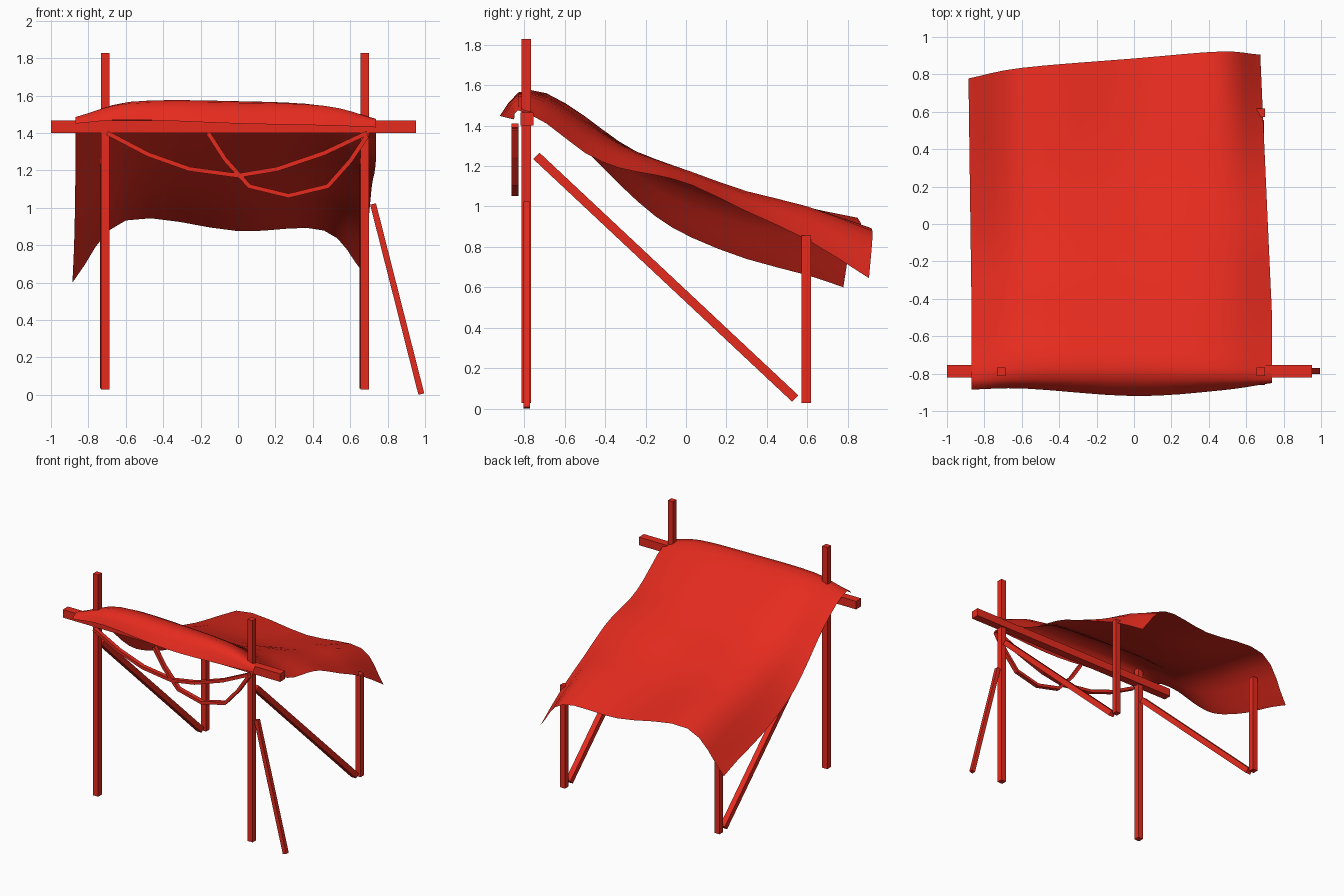
import bpy, bmesh
from mathutils import Vector

if "Cube" in bpy.data.objects:
    bpy.data.objects.remove(bpy.data.objects["Cube"])

red = bpy.data.materials.new("red")
red.diffuse_color = (0.79, 0.024, 0.013, 1)
red.use_nodes = True
red.node_tree.nodes["Principled BSDF"].inputs["Base Color"].default_value = red.diffuse_color


def finish(name, bm, smooth=False):
    me = bpy.data.meshes.new(name)
    bm.to_mesh(me)
    bm.free()
    me.materials.append(red)
    for p in me.polygons:
        p.use_smooth = smooth
    ob = bpy.data.objects.new(name, me)
    bpy.context.collection.objects.link(ob)
    return ob


def sweep(name, pts, w, h):
    """Rectangular section w x h carried along a path of points."""
    bm = bmesh.new()
    pts = [Vector(p) for p in pts]
    rings = []
    for i, p in enumerate(pts):
        d = (pts[min(i + 1, len(pts) - 1)] - pts[max(i - 1, 0)]).normalized()
        side = Vector((1, 0, 0)) if abs(d.x) < 0.01 else Vector((0, 1, 0))
        up = d.cross(side).normalized()
        rings.append([bm.verts.new(p + side * a * w / 2 + up * b * h / 2)
                      for a, b in ((-1, -1), (1, -1), (1, 1), (-1, 1))])
    for r, s in zip(rings, rings[1:]):
        for k in range(4):
            bm.faces.new((r[k], r[(k + 1) % 4], s[(k + 1) % 4], s[k]))
    bm.faces.new(rings[0][::-1])
    bm.faces.new(rings[-1])
    bmesh.ops.recalc_face_normals(bm, faces=bm.faces)
    return finish(name, bm)


# Frame: tall front posts, short back posts and diagonal braces
for side, x in (("left", -0.71), ("right", 0.677)):
    sweep(side + "_front_post", [(x, -0.79, 0.027), (x, -0.79, 1.827)], 0.046, 0.046)
    sweep(side + "_back_post", [(x, 0.595, 0.027), (x, 0.595, 0.857)], 0.046, 0.046)
    sweep(side + "_brace", [(x - 0.005, -0.74, 1.25), (x - 0.005, 0.54, 0.05)], 0.044, 0.044)

# Cross beam and leaning pole
sweep("cross_beam", [(-1, -0.787, 1.433), (0.952, -0.787, 1.433)], 0.065, 0.065)
sweep("leaning_pole", [(0.722, -0.787, 1.02), (0.98, -0.787, 0.004)], 0.032, 0.032)

# Sagging ropes under the beam
long_rope = [(-0.70, 1.40), (-0.48, 1.285), (-0.26, 1.207), (0, 1.172),
             (0.21, 1.207), (0.46, 1.292), (0.69, 1.40)]
short_rope = [(-0.16, 1.40), (-0.07, 1.26), (0.06, 1.115), (0.27, 1.064),
              (0.48, 1.115), (0.60, 1.25), (0.69, 1.385)]
for name, path in (("long_rope", long_rope), ("short_rope", short_rope)):
    sweep(name, [(x, -0.845, z) for x, z in path], 0.034, 0.024)


# Cloth: five lengthwise lines, smoothly interpolated both ways
def smooth_line(pts, n):
    pts = [Vector(p) for p in pts]
    ext = [2 * pts[0] - pts[1]] + pts + [2 * pts[-1] - pts[-2]]
    out = []
    for i in range(1, len(ext) - 2):
        a, b, c, d = ext[i - 1:i + 3]
        for k in range(n):
            t = k / n
            out.append(0.5 * (2 * b + (c - a) * t + (2 * a - 5 * b + 4 * c - d) * t * t
                              + (3 * b - a - 3 * c + d) * t ** 3))
    return out + [pts[-1]]


stations = [-0.83, -0.69, -0.5, -0.33, -0.15, 0.03, 0.3, 0.6]
# front x, back x, front y, back y, heights from front to back
lines = [
    (-0.868, -0.885, -0.885, 0.778, (1.45, 1.485, 1.43, 1.28, 1.11, 0.95, 0.845, 0.74, 0.66, 0.60)),
    (-0.58, -0.60, -0.88, 0.835, (1.47, 1.557, 1.55, 1.435, 1.30, 1.195, 1.12, 1.04, 0.98, 0.932)),
    (0.0, 0.0, -0.92, 0.885, (1.45, 1.56, 1.55, 1.43, 1.315, 1.22, 1.145, 1.03, 0.945, 0.875)),
    (0.46, 0.46, -0.89, 0.922, (1.44, 1.545, 1.515, 1.39, 1.295, 1.23, 1.17, 1.075, 1.00, 0.878)),
    (0.738, 0.675, -0.85, 0.905, (1.43, 1.475, 1.41, 1.265, 1.19, 1.155, 1.105, 0.975, 0.835, 0.645)),
]
long_lines = []
for xf, xb, yf, yb, zs in lines:
    ys = [yf] + stations + [yb]
    # the right edge stays full until mid-length, then tapers
    long_lines.append(smooth_line(
        [(xf + (xb - xf) * max(0, (y + 0.5) / (yb + 0.5)), y, z) for y, z in zip(ys, zs)], 2))

bm = bmesh.new()
rows = [[bm.verts.new(v) for v in smooth_line(pts, 4)] for pts in zip(*long_lines)]
for r, s in zip(rows, rows[1:]):
    for k in range(len(r) - 1):
        bm.faces.new((r[k], r[k + 1], s[k + 1], s[k]))
finish("cloth_canopy", bm, True)
